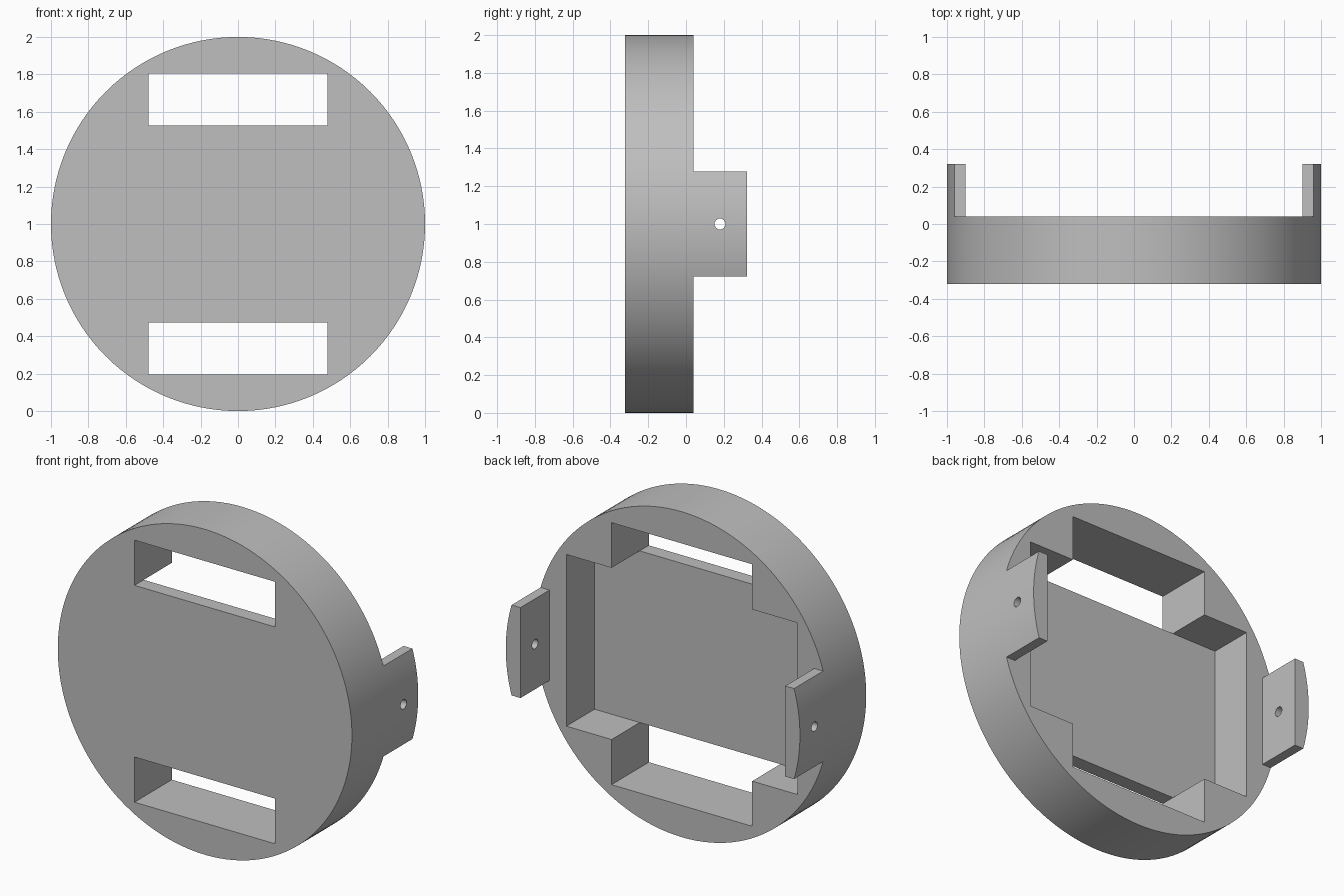
import bpy
import bmesh
from math import pi
from mathutils import Matrix, Vector

cube = bpy.data.objects.get("Cube")
if cube:
    bpy.data.objects.remove(cube, do_unlink=True)

grey = bpy.data.materials.new("plain grey")
grey.use_nodes = True
colour = (0.52, 0.52, 0.52, 1)
grey.diffuse_color = colour
grey.node_tree.nodes["Principled BSDF"].inputs["Base Color"].default_value = colour

# Main dimensions
FRONT, FLOOR, RIM, BACK = -0.322, -0.233, 0.04, 0.322
CENTRE = 1.0
SLOT_X, POCKET_X = 0.478, 0.785
POCKET_LOW, POCKET_HIGH = 0.4725, 1.5275
SLOT_LOW, SLOT_HIGH = 0.195, 1.805
TAB_X, TAB_HALF = 0.9, 0.278


def new_object(name, bm):
    bmesh.ops.recalc_face_normals(bm, faces=bm.faces)
    mesh = bpy.data.meshes.new(name)
    bm.to_mesh(mesh)
    bm.free()
    obj = bpy.data.objects.new(name, mesh)
    bpy.context.collection.objects.link(obj)
    mesh.materials.append(grey)
    return obj


def box(name, low, high):
    bm = bmesh.new()
    bmesh.ops.create_cube(bm, size=2)
    for v in bm.verts:
        v.co = Vector([h if c > 0 else l for c, l, h in zip(v.co, low, high)])
    return new_object(name, bm)


def cylinder(name, radius, length, centre, axis, sides):
    bm = bmesh.new()
    turn = Matrix.Rotation(pi / 2, 4, axis)
    bmesh.ops.create_cone(bm, cap_ends=True, segments=sides, radius1=radius,
                          radius2=radius, depth=length,
                          matrix=Matrix.Translation(centre) @ turn)
    return new_object(name, bm)


def combine(obj, tool, operation):
    mod = obj.modifiers.new("cut", "BOOLEAN")
    mod.object, mod.operation, mod.solver = tool, operation, "EXACT"
    bpy.ops.object.select_all(action="DESELECT")
    bpy.context.view_layer.objects.active = obj
    obj.select_set(True)
    bpy.ops.object.modifier_apply(modifier=mod.name)
    bpy.data.objects.remove(tool, do_unlink=True)


def smooth(obj):
    bpy.ops.object.select_all(action="DESELECT")
    bpy.context.view_layer.objects.active = obj
    obj.select_set(True)
    bpy.ops.object.shade_smooth_by_angle(angle=pi / 6)


# Round body with two through slots and a pocket open at the back
body = cylinder("round_body", 1, RIM - FRONT, (0, (RIM + FRONT) / 2, CENTRE), "X", 128)
for low, high in ((SLOT_LOW, POCKET_LOW), (POCKET_HIGH, SLOT_HIGH)):
    combine(body, box("slot_cutter", (-SLOT_X, -1, low), (SLOT_X, 1, high)), "DIFFERENCE")
combine(body, box("pocket_cutter", (-POCKET_X, FLOOR, POCKET_LOW),
                  (POCKET_X, 1, POCKET_HIGH)), "DIFFERENCE")
smooth(body)

# Side tabs: curved outside, flat inside, each with a small screw hole
for side, name in ((1, "left_tab"), (-1, "right_tab")):
    tab = cylinder(name, 1, BACK - RIM, (0, (RIM + BACK) / 2, CENTRE), "X", 128)
    x_low, x_high = sorted((side * TAB_X, side * 2))
    combine(tab, box("tab_limit", (x_low, -1, CENTRE - TAB_HALF),
                     (x_high, 1, CENTRE + TAB_HALF)), "INTERSECT")
    combine(tab, cylinder("hole_cutter", 0.029, 1, (side, 0.18, CENTRE), "Y", 32), "DIFFERENCE")
    smooth(tab)
